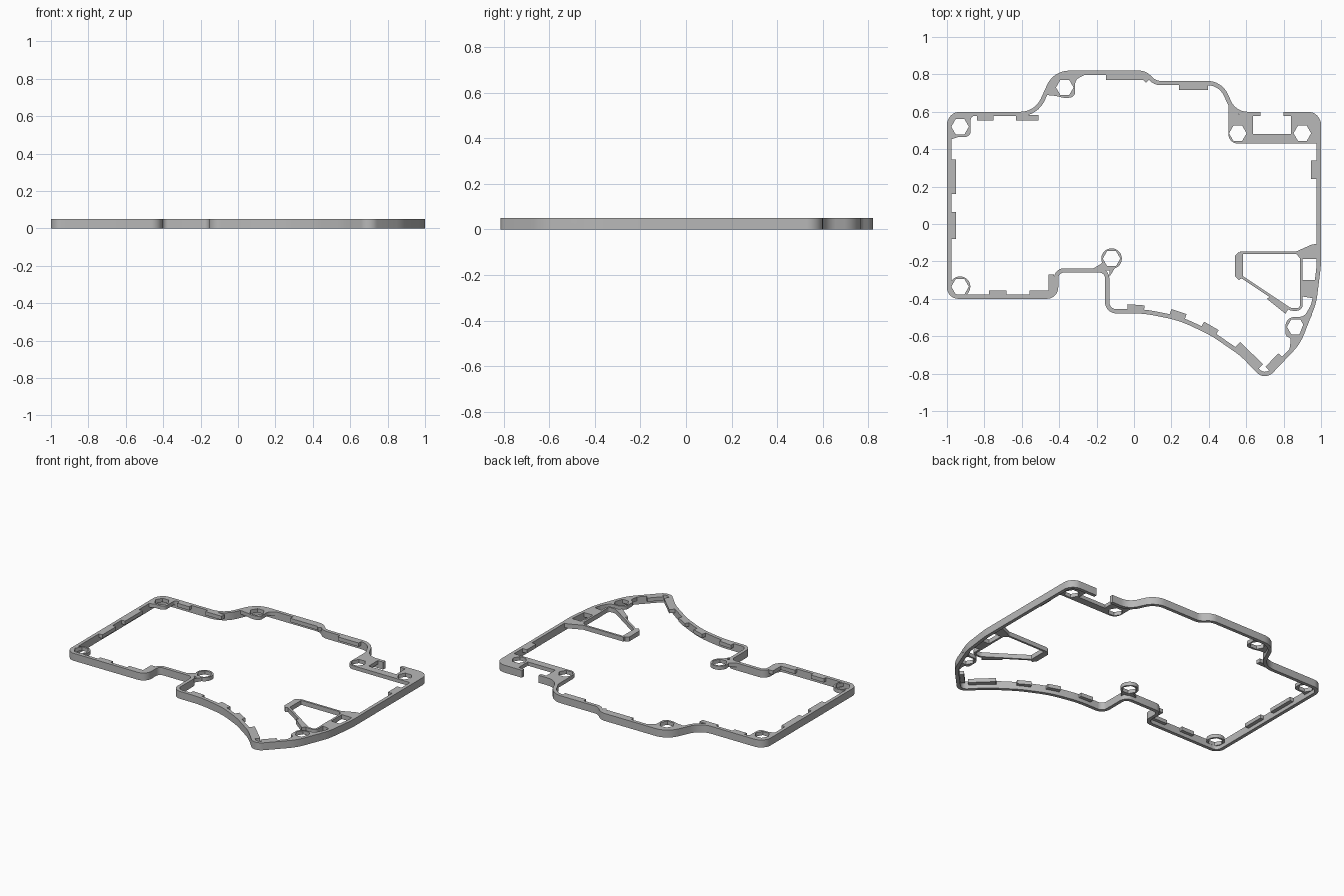
import bpy
import bmesh
from math import cos, sin, radians, tan, acos
from mathutils import Vector
from mathutils.geometry import tessellate_polygon

cube = bpy.data.objects.get("Cube")
if cube:
    bpy.data.objects.remove(cube, do_unlink=True)

HEIGHT = 0.05      # full wall height
LEDGE = 0.025      # underside of the thin mounts and clips
WALL = 0.023

grey = bpy.data.materials.new("plain_grey")
grey.use_nodes = True
colour = (0.48, 0.48, 0.48, 1)
grey.diffuse_color = colour
grey.node_tree.nodes["Principled BSDF"].inputs["Base Color"].default_value = colour


def rounded(points, steps=8):
    """Closed outline from (x, y[, radius]) corners, arcs at the corners."""
    out = []
    count = len(points)
    for i, point in enumerate(points):
        p = Vector(point[:2])
        radius = point[2] if len(point) > 2 else 0
        before = Vector(points[i - 1][:2]) - p
        after = Vector(points[(i + 1) % count][:2]) - p
        u, v = before.normalized(), after.normalized()
        turn = acos(max(-1, min(1, -u.dot(v))))
        if radius == 0 or turn < 0.01:
            out.append(p)
            continue
        reach = min(radius * tan(turn / 2), 0.48 * min(before.length, after.length))
        a, b, w = p + u * reach, p + v * reach, cos(turn / 2)
        for k in range(steps + 1):
            s = k / steps
            f, g, h = (1 - s) ** 2, 2 * s * (1 - s) * w, s * s
            out.append((a * f + p * g + b * h) / (f + g + h))
    return out


def inset(loop, width):
    """Offset a clockwise outline inward."""
    out = []
    for i, p in enumerate(loop):
        d1 = (p - loop[i - 1]).normalized()
        d2 = (loop[(i + 1) % len(loop)] - p).normalized()
        n1, n2 = Vector((d1.y, -d1.x)), Vector((d2.y, -d2.x))
        out.append(p + (n1 + n2) * width / (1 + n1.dot(n2)))
    return out


def ring_points(x, y, radius, sides):
    step = radians(360 / sides)
    return [Vector((x + radius * cos(step * i), y + radius * sin(step * i)))
            for i in range(sides)]


def hexagon(x, y):
    return ring_points(x, y, 0.047, 6)


def plate(name, loops, low=LEDGE, high=HEIGHT):
    """Solid slab from an outline followed by any hole outlines."""
    flat = [p for loop in loops for p in loop]
    n = len(flat)
    tris = tessellate_polygon([[p.to_3d() for p in loop] for loop in loops])
    verts = [(p.x, p.y, z) for z in (low, high) for p in flat]
    faces = [tuple(t) for t in tris] + [tuple(i + n for i in t) for t in tris]
    start = 0
    for loop in loops:
        m = len(loop)
        for i in range(m):
            a, b = start + i, start + (i + 1) % m
            faces.append((a, b, b + n, a + n))
        start += m
    mesh = bpy.data.meshes.new(name)
    mesh.from_pydata(verts, [], faces)
    bm = bmesh.new()
    bm.from_mesh(mesh)
    bmesh.ops.recalc_face_normals(bm, faces=bm.faces[:])
    bm.to_mesh(mesh)
    bm.free()
    mesh.materials.append(grey)
    obj = bpy.data.objects.new(name, mesh)
    bpy.context.collection.objects.link(obj)
    bpy.ops.object.select_all(action='DESELECT')
    obj.select_set(True)
    bpy.context.view_layer.objects.active = obj
    bpy.ops.object.shade_smooth_by_angle(angle=radians(30))
    return obj


def clip(name, x, y, length, depth, angle=0):
    c, s = cos(radians(angle)), sin(radians(angle))
    corners = [Vector((x + c * a * length / 2 - s * b * depth / 2,
                       y + s * a * length / 2 + c * b * depth / 2))
               for a, b in ((-1, -1), (1, -1), (1, 1), (-1, 1))]
    plate(name, [corners])


# Perimeter wall, clockwise, open at the rear slot
outline = rounded([
    (0.8, 0.6), (1, 0.6, 0.07), (1, -0.22, 0.5), (0.975, -0.42, 0.3),
    (0.89, -0.64, 0.3), (0.7, -0.84, 0.06), (0.57, -0.705, 0.4),
    (0.41, -0.595, 0.6), (0.24, -0.515, 0.6), (0.05, -0.478, 0.6),
    (-0.155, -0.478, 0.06), (-0.155, -0.26, 0.03), (-0.405, -0.26, 0.03),
    (-0.405, -0.4, 0.06), (-1, -0.4, 0.06), (-1, 0.6, 0.07),
    (-0.53, 0.6, 0.12), (-0.43, 0.82, 0.13), (0.06, 0.82, 0.08),
    (0.12, 0.765, 0.06), (0.47, 0.765, 0.12), (0.545, 0.6, 0.1), (0.675, 0.6)])
plate("perimeter_wall", [outline + inset(outline, WALL)[::-1]], 0)

# Round screw mounts with hexagonal holes
for name, x, y in (("front_right_mount", -0.93, -0.335),
                   ("front_middle_mount", -0.12, -0.185)):
    plate(name, [ring_points(x, y, 0.055, 32), hexagon(x, y)])
plate("front_middle_gusset", [rounded([
    (-0.23, -0.245), (-0.18, -0.215), (-0.165, -0.2), (-0.147, -0.23),
    (-0.1, -0.232), (-0.13, -0.28), (-0.13, -0.25)])])

# Mounts blended into the wall
plate("rear_right_mount", [rounded([
    (-0.985, 0.45), (-0.94, 0.465, 0.03), (-0.873, 0.465, 0.05),
    (-0.873, 0.57, 0.02), (-0.84, 0.585), (-0.985, 0.585, 0.06)]),
    hexagon(-0.93, 0.52)])
plate("rear_middle_mount", [rounded([
    (-0.47, 0.69), (-0.42, 0.685, 0.03), (-0.38, 0.675, 0.03),
    (-0.315, 0.675, 0.05), (-0.315, 0.77, 0.04), (-0.25, 0.805),
    (-0.41, 0.805, 0.04)]), hexagon(-0.37, 0.73)])
plate("front_left_mount", [rounded([
    (0.965, -0.4), (0.95, -0.49), (0.88, -0.63), (0.83, -0.68),
    (0.84, -0.61, 0.02), (0.81, -0.6, 0.04), (0.81, -0.497, 0.05),
    (0.91, -0.497, 0.05)]), hexagon(0.865, -0.55)])

# Rear block with the slot pocket
plate("slot_block", [rounded([
    (0.505, 0.43, 0.05), (0.505, 0.645), (0.56, 0.585), (0.635, 0.585),
    (0.635, 0.48), (0.84, 0.48), (0.84, 0.585), (0.985, 0.585, 0.06),
    (0.985, 0.43)]), hexagon(0.555, 0.485), hexagon(0.9, 0.485)])

# Spring lever: thin loop, end pad, foot and the two links to the wall
LEVER = 0.02
loop = rounded([(0.568, -0.146), (0.902, -0.146), (0.902, -0.464, 0.05),
                (0.835, -0.464, 0.06), (0.568, -0.286)])
plate("lever_loop", [loop, inset(loop, 0.014)], LEVER)
for name, corners in (
        ("lever_pad", [(0.54, -0.17), (0.56, -0.15), (0.577, -0.16),
                       (0.577, -0.29), (0.56, -0.3), (0.54, -0.28)]),
        ("lever_foot", [(0.735, -0.385), (0.71, -0.4), (0.81, -0.48), (0.825, -0.455)]),
        ("lever_upper_link", [(0.86, -0.15), (0.95, -0.11), (0.985, -0.105),
                              (0.985, -0.187), (0.89, -0.187)]),
        ("lever_lower_link", [(0.887, -0.3), (0.985, -0.3), (0.975, -0.4),
                              (0.887, -0.385)])):
    plate(name, [rounded(corners)], LEVER)

# Small clips along the inside of the wall
clips = {
    "rear_clip": [(-0.795, 0.569, 0.09, 0.03), (-0.57, 0.569, 0.12, 0.03),
                  (-0.043, 0.785, 0.215, 0.03), (0.318, 0.732, 0.155, 0.03)],
    "right_clip": [(-0.966, 0.252, 0.03, 0.185), (-0.966, -0.008, 0.03, 0.145)],
    "left_clip": [(0.963, 0.29, 0.035, 0.1)],
    "front_clip": [(-0.728, -0.37, 0.095, 0.03), (-0.495, -0.37, 0.13, 0.03),
                   (-0.442, -0.32, 0.03, 0.1)],
    "curve_clip": [(0.01, -0.448, 0.09, 0.032, -4), (0.235, -0.485, 0.085, 0.035, -18),
                   (0.405, -0.56, 0.09, 0.035, -30), (0.615, -0.705, 0.17, 0.04, -44)],
    "tip_clip": [(0.755, -0.745, 0.1, 0.05, 46)],
}
for name, places in clips.items():
    for place in places:
        clip(name, *place)
plate("rear_hook", [rounded([(0.04, 0.78), (0.065, 0.755), (0.09, 0.785), (0.06, 0.8)])])
